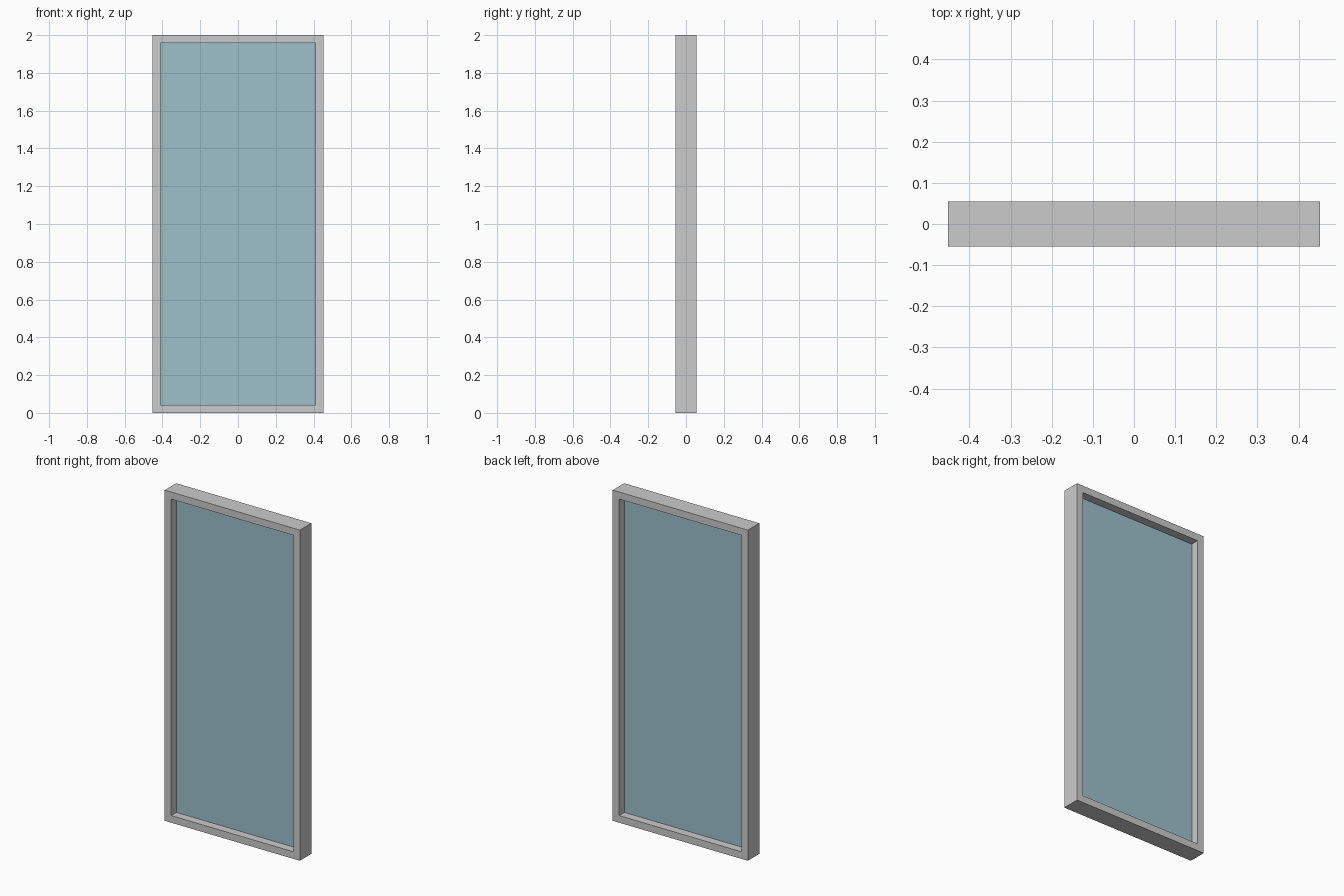
import bpy
import bmesh

if "Cube" in bpy.data.objects:
    bpy.data.objects.remove(bpy.data.objects["Cube"])

W, H, D = 0.904, 2.0, 0.109   # overall size
B = 0.043                     # border width of the frame
GLASS = 0.008                 # pane thickness


def rectangle(bm, half_w, z0, z1, y):
    return [bm.verts.new((x, y, z)) for x, z in
            ((-half_w, z0), (half_w, z0), (half_w, z1), (-half_w, z1))]


def finish(bm, name):
    bmesh.ops.recalc_face_normals(bm, faces=bm.faces)
    mesh = bpy.data.meshes.new(name)
    bm.to_mesh(mesh)
    bm.free()
    obj = bpy.data.objects.new(name, mesh)
    bpy.context.collection.objects.link(obj)
    return obj


# Frame: closed rectangular ring, mitred at the corners
bm = bmesh.new()
loops = [rectangle(bm, W / 2 - inset, inset, H - inset, y)
         for inset, y in ((0, -D / 2), (0, D / 2), (B, D / 2), (B, -D / 2))]
for i in range(4):
    a, b = loops[i], loops[(i + 1) % 4]
    for j in range(4):
        k = (j + 1) % 4
        bm.faces.new((a[j], a[k], b[k], b[j]))
finish(bm, "window_frame")

# Glass pane in the middle of the frame depth
bm = bmesh.new()
bmesh.ops.create_cube(bm, size=1)
bmesh.ops.scale(bm, vec=(W - 2 * B, GLASS, H - 2 * B), verts=bm.verts)
bmesh.ops.translate(bm, vec=(0, 0, H / 2), verts=bm.verts)
pane = finish(bm, "glass_pane")

glass = bpy.data.materials.new("glass")
glass.diffuse_color = (0.34, 0.53, 0.60, 1)
glass.use_nodes = True
glass.node_tree.nodes["Principled BSDF"].inputs["Base Color"].default_value = glass.diffuse_color
pane.data.materials.append(glass)
